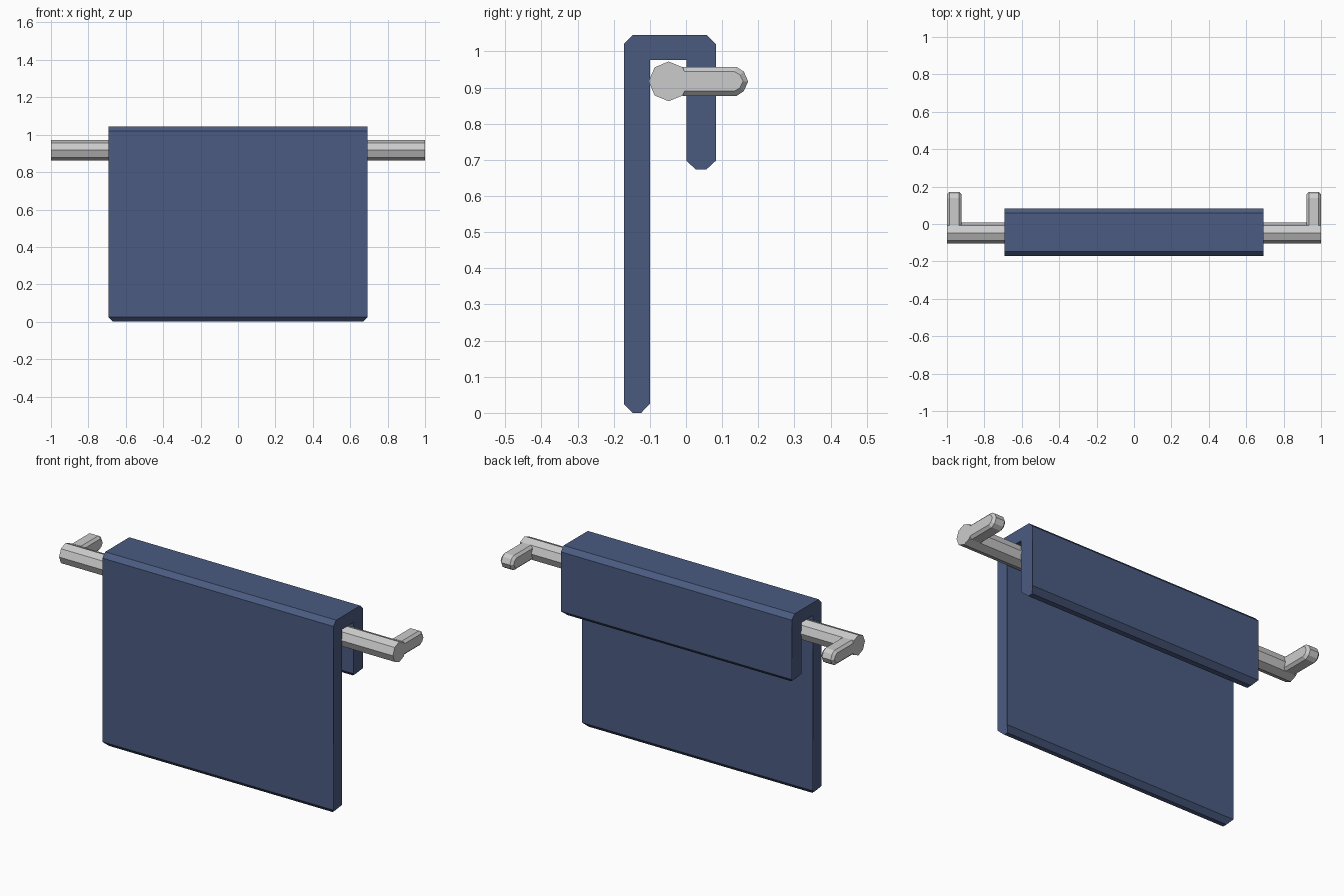
import bpy, bmesh, math

if "Cube" in bpy.data.objects:
    bpy.data.objects.remove(bpy.data.objects["Cube"])

BAR_Y, BAR_Z, BAR_R = -0.048, 0.917, 0.055


def loft(name, sections, colour=None):
    """Skin a list of matching closed loops and cap both ends."""
    bm = bmesh.new()
    loops = [[bm.verts.new(p) for p in s] for s in sections]
    n = len(loops[0])
    for a, b in zip(loops, loops[1:]):
        for i in range(n):
            j = (i + 1) % n
            bm.faces.new((a[i], a[j], b[j], b[i]))
    bm.faces.new(loops[0][::-1])
    bm.faces.new(loops[-1])
    bmesh.ops.recalc_face_normals(bm, faces=bm.faces)
    mesh = bpy.data.meshes.new(name)
    bm.to_mesh(mesh)
    bm.free()
    obj = bpy.data.objects.new(name, mesh)
    bpy.context.collection.objects.link(obj)
    if colour:
        mat = bpy.data.materials.new(name + "_colour")
        mat.diffuse_color = colour
        mat.use_nodes = True
        mat.node_tree.nodes["Principled BSDF"].inputs["Base Color"].default_value = mat.diffuse_color
        mesh.materials.append(mat)
    return obj


# Towel: folded strip profile (y, z, x half-width), hems tapered at the bottom
W, H = 0.692, 0.67
towel = [
    (-0.172, 0.025, W), (-0.172, 1.02, W), (-0.148, 1.045, W),
    (0.058, 1.045, W), (0.083, 1.02, W), (0.083, 0.698, W),
    (0.056, 0.673, H), (0.027, 0.673, H), (0.001, 0.698, W),
    (0.001, 0.976, W), (-0.1, 0.976, W), (-0.1, 0.025, W),
    (-0.124, 0.0, H), (-0.148, 0.0, H),
]
loft("towel", [[(s * w, y, z) for y, z, w in towel] for s in (-1, 1)],
     (0.07, 0.105, 0.22, 1))

# Rail: eight-sided bar
ring = [(BAR_Y + BAR_R * math.cos(i * math.pi / 4),
         BAR_Z + BAR_R * math.sin(i * math.pi / 4)) for i in range(8)]
loft("rail", [[(x, y, z) for y, z in ring] for x in (-1, 1)])

# Wall posts: bevelled fingers reaching back from each end of the rail
half = [(-0.009, 0.04), (0.14, 0.04), (0.16, 0.027)]
half_in = [(-0.009, 0.027), (0.134, 0.027), (0.149, 0.018)]


def finger(pts, tip):
    return pts + [(tip, 0)] + [(y, -z) for y, z in reversed(pts)]


outer, inner = finger(half, 0.172), finger(half_in, 0.158)
for side, name in ((-1, "left_post"), (1, "right_post")):
    loft(name, [[(side * x, y, BAR_Z + z) for y, z in prof]
                for x, prof in ((0.922, inner), (0.935, outer),
                                (0.987, outer), (1.0, inner))])
